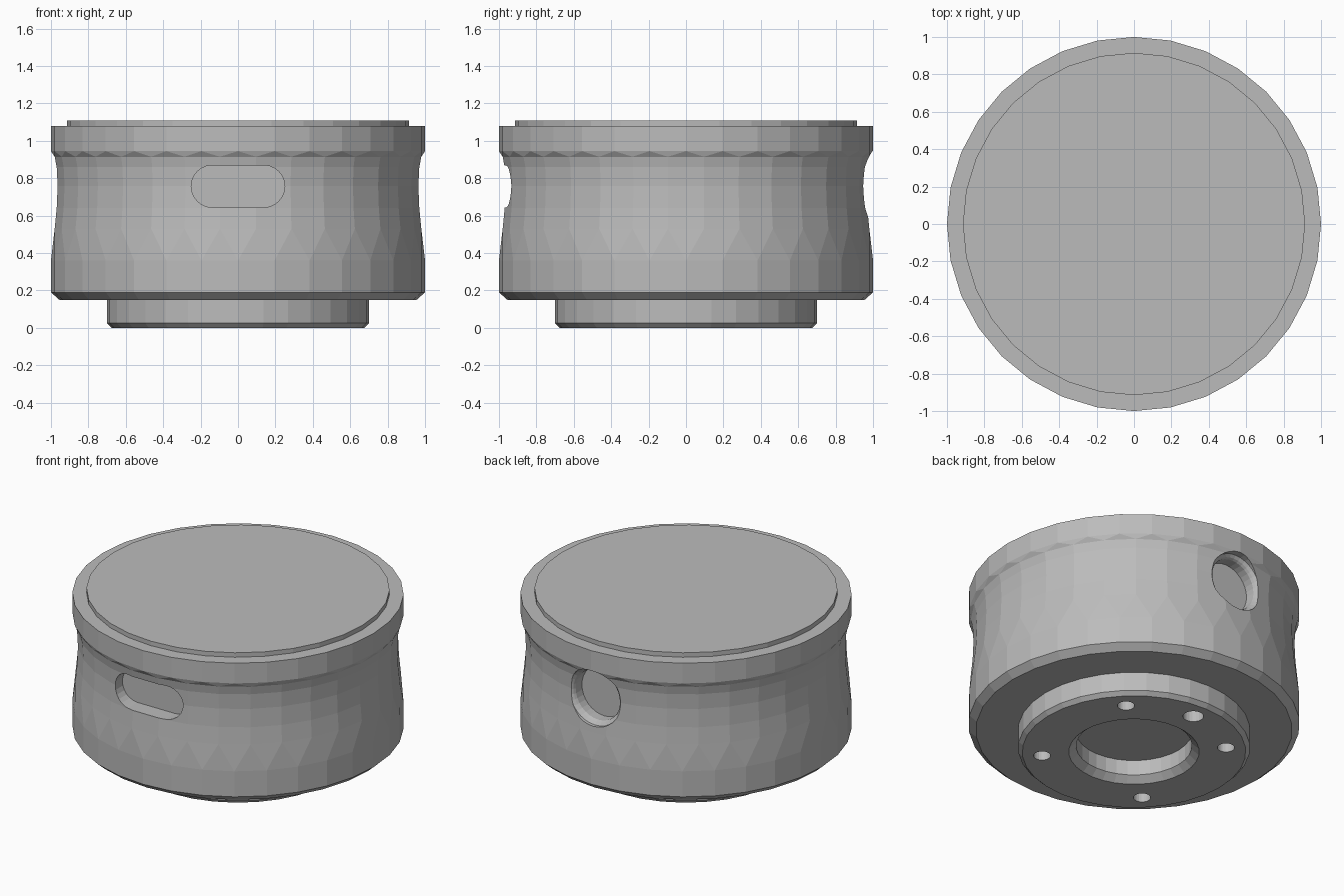
import bpy, bmesh
from math import sin, cos, pi, radians
from mathutils import Matrix, Vector

cube = bpy.data.objects.get("Cube")
if cube:
    bpy.data.objects.remove(cube, do_unlink=True)

grey = bpy.data.materials.new("plain grey")
grey.use_nodes = True
colour = (0.5, 0.5, 0.5, 1)
grey.diffuse_color = colour
grey.node_tree.nodes["Principled BSDF"].inputs["Base Color"].default_value = colour


def finish(name, bm, matrix=None):
    if matrix:
        bmesh.ops.transform(bm, matrix=matrix, verts=bm.verts)
    bmesh.ops.recalc_face_normals(bm, faces=bm.faces)
    mesh = bpy.data.meshes.new(name)
    bm.to_mesh(mesh)
    bm.free()
    mesh.materials.append(grey)
    obj = bpy.data.objects.new(name, mesh)
    bpy.context.collection.objects.link(obj)
    return obj


def lathe(name, profile, sides=32, matrix=None):
    """Closed solid from (radius, height, phase) rings; a phase change gives triangles."""
    bm = bmesh.new()
    rings = []
    for r, z, phase in profile:
        angles = [2 * pi * (i + phase) / sides for i in range(sides)]
        rings.append([bm.verts.new((r * cos(a), r * sin(a), z)) for a in angles])
    for k, (low, high) in enumerate(zip(rings, rings[1:])):
        p, q = profile[k][2], profile[k + 1][2]
        for i in range(sides):
            j = (i + 1) % sides
            if p == q:
                bm.faces.new((low[i], low[j], high[j], high[i]))
            elif p < q:
                bm.faces.new((low[i], low[j], high[i]))
                bm.faces.new((low[j], high[j], high[i]))
            else:
                bm.faces.new((low[i], low[j], high[j]))
                bm.faces.new((low[i], high[j], high[i]))
    bm.faces.new(rings[0])
    bm.faces.new(rings[-1])
    return finish(name, bm, matrix)


def cut(target, cutter):
    mod = target.modifiers.new("cut", "BOOLEAN")
    mod.operation = "DIFFERENCE"
    mod.solver = "EXACT"
    mod.object = cutter
    bpy.context.view_layer.objects.active = target
    bpy.ops.object.modifier_apply(modifier=mod.name)
    bpy.data.objects.remove(cutter, do_unlink=True)


# Waisted main body with faceted grip
body = lathe("body", [
    (0.955, 0.15, 0), (1.0, 0.19, 0), (1.0, 0.36, 0), (0.985, 0.53, 0.5),
    (0.974, 0.64, 0.5), (0.969, 0.76, 0.5), (0.974, 0.86, 0.5),
    (0.985, 0.915, 0.5), (1.0, 0.945, 0), (1.0, 1.08, 0)])

# Round chamfered socket in the back
to_back = Matrix.Translation((0, 0, 0.757)) @ Matrix.Rotation(radians(-90), 4, "X")
cut(body, lathe("socket_cutter", [
    (0.165, 0.86, 0), (0.165, 0.925, 0), (0.172, 0.94, 0),
    (0.19, 0.955, 0), (0.19, 1.1, 0)], 32, to_back))

# Rounded slot in the front
bm = bmesh.new()
outline = []
for side, start in ((1, -90), (-1, 90)):
    for i in range(13):
        a = radians(start + 15 * i)
        outline.append((side * 0.1375 + 0.1125 * cos(a), 0.757 + 0.1125 * sin(a)))
floor = bm.faces.new([bm.verts.new((x, -0.86, z)) for x, z in outline])
wall = bmesh.ops.extrude_face_region(bm, geom=[floor], use_keep_orig=True)
bmesh.ops.translate(bm, vec=Vector((0, -0.3, 0)),
                    verts=[g for g in wall["geom"] if isinstance(g, bmesh.types.BMVert)])
cut(body, finish("slot_cutter", bm))

# Raised lid
lathe("lid", [(0.915, 1.07, 0), (0.915, 1.11, 0)])

# Foot with chamfered centre recess
foot = lathe("foot", [(0.675, 0, 0), (0.7, 0.025, 0), (0.7, 0.16, 0)])
cut(foot, lathe("recess_cutter", [
    (0.394, -0.05, 0), (0.394, 0, 0), (0.35, 0.04, 0), (0.35, 0.14, 0)]))

# Four screw holes and one larger locating hole
holes = [(45 + 90 * i, 0.052) for i in range(4)] + [(90, 0.063)]
for angle, radius in holes:
    a = radians(angle)
    place = Matrix.Translation((0.557 * cos(a), 0.557 * sin(a), 0))
    cut(foot, lathe("hole_cutter", [(radius, -0.05, 0), (radius, 0.14, 0)], 20, place))
